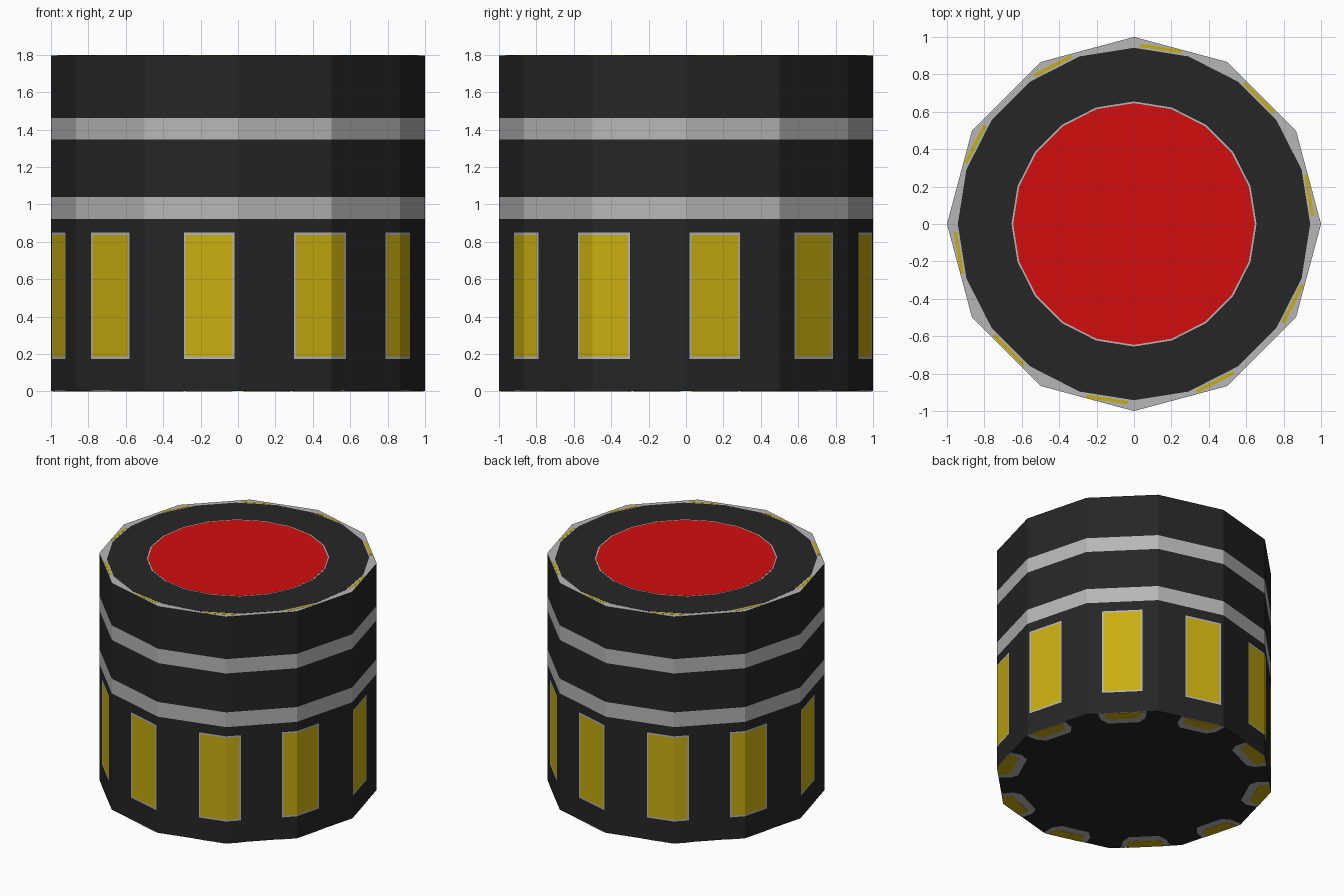
import bpy, bmesh, math

if "Cube" in bpy.data.objects:
    bpy.data.objects.remove(bpy.data.objects["Cube"])

TOP, BOT = 1.797, 0.003


def material(name, rgb):
    m = bpy.data.materials.new(name)
    m.diffuse_color = (*rgb, 1)
    m.use_nodes = True
    m.node_tree.nodes["Principled BSDF"].inputs["Base Color"].default_value = m.diffuse_color
    return m


BLACK = material("black", (0.019, 0.019, 0.019))
GREY = material("grey", (0.47, 0.47, 0.47))
YELLOW = material("yellow", (0.58, 0.42, 0.005))
RED = material("red", (0.65, 0.004, 0.004))
MATS = [BLACK, GREY, YELLOW, RED]


def finish(bm, name, mats):
    bmesh.ops.recalc_face_normals(bm, faces=bm.faces)
    me = bpy.data.meshes.new(name)
    bm.to_mesh(me)
    bm.free()
    for m in mats:
        me.materials.append(m)
    ob = bpy.data.objects.new(name, me)
    bpy.context.collection.objects.link(ob)


def rim(u):
    """Point on the 12-sided outline; whole u values are the corners."""
    k = math.floor(u)
    t = u - k
    a, b = math.radians(30 * k), math.radians(30 * (k + 1))
    return (math.cos(a) * (1 - t) + math.cos(b) * t,
            math.sin(a) * (1 - t) + math.sin(b) * t)


def polar(r, deg):
    return r * math.cos(math.radians(deg)), r * math.sin(math.radians(deg))


def plate(name, outlines, z0, z1, mat):
    """Thin flat plates from closed xy outlines."""
    bm = bmesh.new()
    for pts in outlines:
        lo = [bm.verts.new((x, y, z0)) for x, y in pts]
        hi = [bm.verts.new((x, y, z1)) for x, y in pts]
        bm.faces.new(lo)
        bm.faces.new(hi)
        for i in range(len(pts)):
            j = (i + 1) % len(pts)
            bm.faces.new((lo[i], lo[j], hi[j], hi[i]))
    finish(bm, name, [mat])


# Ten windows round the side, some wrapping over a corner
half = [(0.06, 0.56), (1.24, 1.76), (2.44, 2.94), (3.62, 4.19), (4.81, 5.38)]
windows = half + [(a + 6, b + 6) for a, b in half]
BORDER = 0.02

# Body: side wall cut at window edges and stripe heights
us = sorted({float(k) for k in range(12)} |
            {v for a, b in windows for v in (a - BORDER, a, b, b + BORDER)})
zs = [BOT, 0.175, 0.187, 0.838, 0.85, 0.923, 1.04, 1.348, 1.462, TOP]


def side_colour(u, z):
    if 0.923 < z < 1.04 or 1.348 < z < 1.462:
        return 1
    for a, b in windows:
        if a < u < b and 0.187 < z < 0.838:
            return 2
        if a - BORDER < u < b + BORDER and 0.175 < z < 0.85:
            return 1
    return 0


bm = bmesh.new()
rows = [[bm.verts.new((*rim(u), z)) for u in us] for z in zs]
n = len(us)
for r in range(len(zs) - 1):
    for i in range(n):
        j = (i + 1) % n
        f = bm.faces.new((rows[r][i], rows[r][j], rows[r + 1][j], rows[r + 1][i]))
        u_next = us[j] if j else us[0] + 12
        f.material_index = side_colour((us[i] + u_next) / 2, (zs[r] + zs[r + 1]) / 2)
bm.faces.new(rows[0]).material_index = 0
bm.faces.new(rows[-1]).material_index = 1
finish(bm, "body", MATS)


# Top: black ring, thin grey edge line, red disc, yellow rim dashes
def disc(r):
    return [polar(r, 18 * i) for i in range(20)]


plate("top_black_ring", [disc(0.942)], TOP - 0.004, TOP + 0.001, BLACK)
plate("top_grey_line", [disc(0.655)], TOP - 0.004, TOP + 0.002, GREY)
plate("top_red_disc", [disc(0.646)], TOP - 0.004, TOP + 0.003, RED)
plate("top_yellow_dashes",
      [[polar(0.947, a), polar(0.965, a), polar(0.965, b), polar(0.947, b)]
       for a, b in ((36 * k + 2.5, 36 * k + 16) for k in range(10))],
      TOP - 0.004, TOP + 0.001, YELLOW)


# Bottom: grey tabs with yellow centres under every window
def tab(a, b, inner, chamfer):
    corners = [float(k) for k in range(math.ceil(a), math.floor(b) + 1)]
    outer = [rim(u) for u in [a] + corners + [b]]

    def inward(u, s):
        x, y = rim(u)
        return x * s, y * s
    return outer + [inward(b, inner + chamfer), inward(b - chamfer * 1.5, inner),
                    inward(a + chamfer * 1.5, inner), inward(a, inner + chamfer)]


plate("bottom_grey_tabs", [tab(a - 0.08, b + 0.08, 0.85, 0.06) for a, b in windows],
      BOT - 0.0015, BOT + 0.002, GREY)
plate("bottom_yellow_tabs", [tab(a, b, 0.91, 0.03) for a, b in windows],
      BOT - 0.003, BOT + 0.002, YELLOW)
